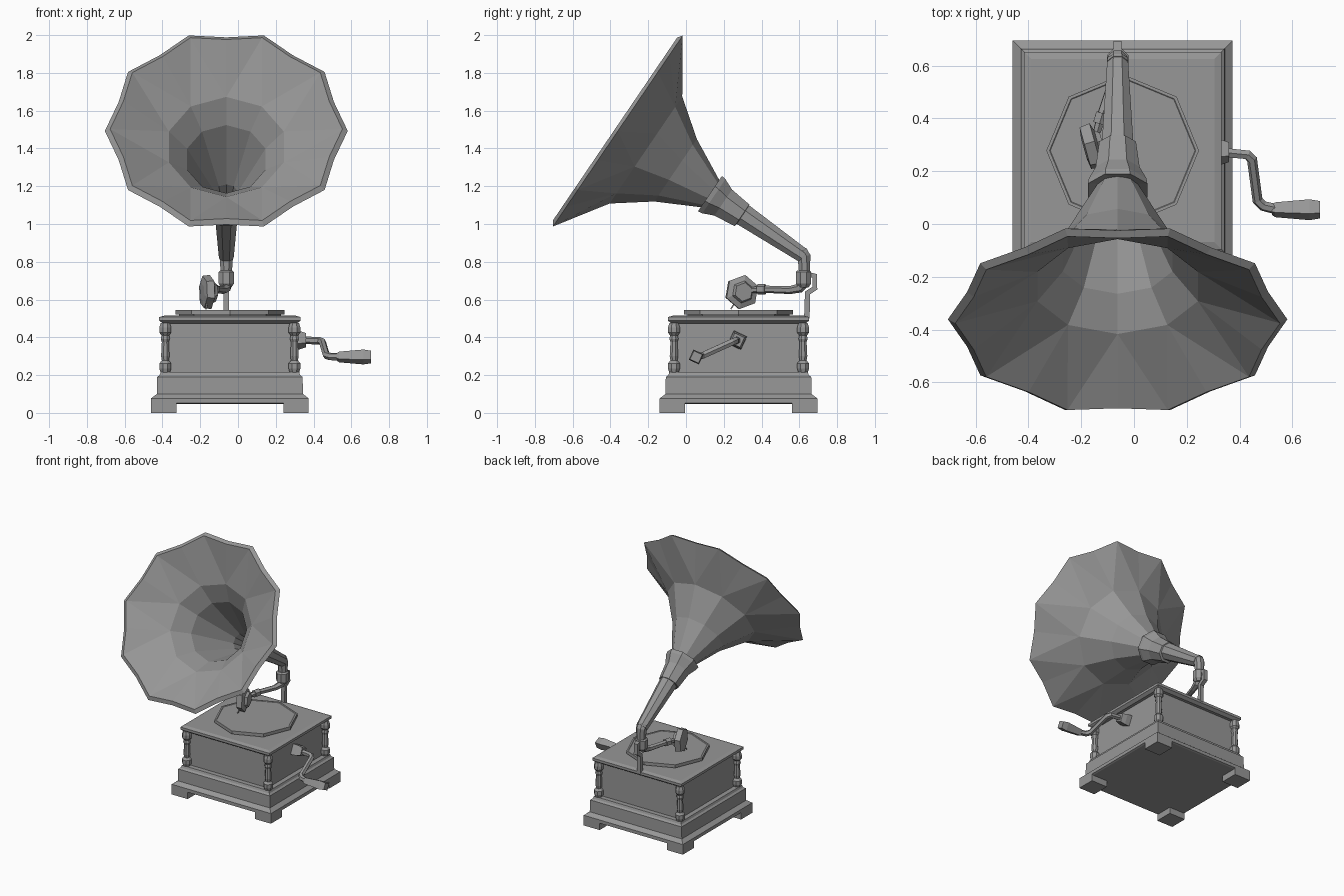
import bpy, bmesh
from math import sin, cos, pi, sqrt, radians
from mathutils import Vector, Matrix

if "Cube" in bpy.data.objects:
    bpy.data.objects.remove(bpy.data.objects["Cube"])

CX, CY = -0.043, 0.278      # cabinet centre
HX = -0.062                 # horn and arm centre plane

GREY = bpy.data.materials.new("dark_grey")
GREY.diffuse_color = (.31, .31, .31, 1)
GREY.use_nodes = True
GREY.node_tree.nodes["Principled BSDF"].inputs["Base Color"].default_value = GREY.diffuse_color


def make(name, bm):
    bmesh.ops.recalc_face_normals(bm, faces=bm.faces[:])
    me = bpy.data.meshes.new(name)
    bm.to_mesh(me)
    bm.free()
    me.materials.append(GREY)
    ob = bpy.data.objects.new(name, me)
    bpy.context.collection.objects.link(ob)
    return ob


def skin(name, rings, cap=True):
    """Join equal-length rings of points with quads and cap the ends."""
    bm = bmesh.new()
    vs = [[bm.verts.new(p) for p in r] for r in rings]
    n = len(vs[0])
    for a, b in zip(vs, vs[1:]):
        for i in range(n):
            bm.faces.new((a[i], a[(i + 1) % n], b[(i + 1) % n], b[i]))
    if cap:
        bm.faces.new(vs[0])
        bm.faces.new(vs[-1])
    return make(name, bm)


def axis_matrix(origin, axis):
    return Matrix.Translation(origin) @ Vector(axis).to_track_quat('Z', 'Y').to_matrix().to_4x4()


def lathe(name, prof, n, M, phase=0.0, cap=True):
    """Profile of (distance along axis, radius), n sides."""
    return skin(name, [[M @ Vector((r * cos(phase + 2 * pi * i / n), r * sin(phase + 2 * pi * i / n), t))
                        for i in range(n)] for t, r in prof], cap)


def square(name, prof, x, y):
    """Stack of square sections (z, half width)."""
    return lathe(name, [(z, h * sqrt(2)) for z, h in prof], 4, Matrix.Translation((x, y, 0)), pi / 4)


def sweep(name, pts, radii, n):
    """Tube along a path with a radius at every point."""
    P = [Vector(p) for p in pts]
    rings = []
    side = None
    for i, p in enumerate(P):
        d = (P[min(i + 1, len(P) - 1)] - p).normalized() + (p - P[max(i - 1, 0)]).normalized()
        d.normalize()
        if side is None:
            side = Vector((1, 0, 0)) if abs(d.x) < .7 else Vector((0, 1, 0))
        side = (side - d * side.dot(d)).normalized()
        up = d.cross(side)
        rings.append([p + radii[i] * (side * cos(2 * pi * (k + .5) / n) + up * sin(2 * pi * (k + .5) / n))
                      for k in range(n)])
    return skin(name, rings)


# Cabinet: plinth, body and lid
square("plinth", [(.047, .405), (.052, .417), (.077, .417), (.1, .387), (.19, .385),
                  (.2, .372), (.216, .366)], CX, CY)
square("cabinet_body", [(.21, .33), (.48, .33)], CX, CY)
square("lid", [(.472, .352), (.488, .374), (.507, .374), (.515, .347)], CX, CY)

# Feet and corner columns
column = [(.214, .027), (.235, .034), (.262, .034), (.278, .02), (.3, .024), (.375, .02),
          (.392, .026), (.41, .022), (.425, .034), (.452, .034), (.476, .026)]
for sx in (-1, 1):
    for sy in (-1, 1):
        tag = ("left" if sx < 0 else "right") + ("_front" if sy < 0 else "_back")
        square("foot_" + tag, [(0, .067), (.06, .067)], CX + sx * .35, CY + sy * .35)
        lathe("column_" + tag, column, 8, Matrix.Translation((CX + sx * .342, CY + sy * .342, 0)), pi / 8)

# Turntable
lathe("turntable", [(.51, .27), (.521, .27), (.521, .289), (.545, .289), (.545, .277), (.543, .274)], 8,
      Matrix.Translation((CX, CY, 0)))

# Horn: local z runs from the mouth down the throat, local y points up the mouth
H = Matrix(((-1, 0, 0, HX), (0, .562, .827, -.361), (0, .827, -.562, 1.4925), (0, 0, 0, 1)))


def ten(t, r):
    return [H @ Vector((r * cos(pi / 2 + i * pi / 5), r * sin(pi / 2 + i * pi / 5), t)) for i in range(10)]


def rim(t, r):
    """Twenty points, pulled in slightly between the ten corners."""
    out = []
    for i in range(20):
        a, q = pi / 2 + i * pi / 10, r * (1 if i % 2 else .932)
        out.append(H @ Vector((q * cos(a), q * sin(a), t)))
    return out


bm = bmesh.new()
rings = [ten(.6, .082), ten(.37, .2), ten(.18, .342), rim(0, .643), rim(-.018, .615),
         ten(.15, .32), ten(.265, .218), ten(.6, .066), ten(.77, .04)]
vs = [[bm.verts.new(p) for p in r] for r in rings]
for a, b in zip(vs, vs[1:]):
    if len(a) == len(b):
        n = len(a)
        for i in range(n):
            bm.faces.new((a[i], a[(i + 1) % n], b[(i + 1) % n], b[i]))
    else:
        s, l = (a, b) if len(a) < len(b) else (b, a)
        for i in range(10):
            j, c = (i + 1) % 10, l[2 * i + 1]
            bm.faces.new((s[i], l[2 * i], c))
            bm.faces.new((s[i], c, s[j]))
            bm.faces.new((s[j], c, l[(2 * i + 2) % 20]))
bm.faces.new(vs[-1])
make("horn", bm)

# Collar (open, so the throat stays clear) and tapered neck
lathe("horn_collar", [(.6, .08), (.59, .122), (.615, .118), (.675, .09), (.795, .075), (.8, .05)], 8, H, pi / 8, False)
N = Matrix.Translation((0, .003, .005)) @ H
lathe("horn_neck", [(.78, .065), (1.185, .042)], 8, N, pi / 8)

# Elbow, joint and tone arm
sweep("elbow", [(HX, .605, .85), (HX, .625, .825), (HX, .628, .74)], [.042, .038, .032], 8)
lathe("elbow_joint", [(.665, .03), (.685, .044), (.745, .044), (.755, .034)], 8,
      Matrix.Translation((HX, .622, 0)), pi / 8)
sweep("tone_arm", [(HX, .62, .69), (HX, .6, .66), (-.075, .55, .65), (-.125, .405, .655), (-.14, .35, .65)],
      [.032, .026, .021, .019, .016], 6)
sweep("arm_nut", [(-.119, .42, .655), (-.131, .38, .654)], [.028, .028], 6)

# Reproducer disc and needle
lathe("sound_box", [(-.034, .045), (-.028, .087), (.012, .092), (.022, .06), (.04, .05)], 6,
      axis_matrix((-.157, .295, .64), (1, .28, 0)), radians(20))
sweep("needle", [(-.163, .265, .59), (-.17, .237, .55)], [.007, .004], 4)

# Rear bracket
sweep("rear_bracket", [(HX, .64, .5), (HX, .643, .635), (HX, .682, .66), (HX, .682, .725), (HX, .63, .735)],
      [.021] * 5, 4)

# Winding crank
lathe("crank_socket", [(.27, .055), (.325, .052), (.36, .04)], 4,
      axis_matrix((0, .272, .385), (1, 0, 0)), radians(20))
sweep("crank_rod", [(.33, .272, .385), (.43, .262, .382), (.447, .245, .375), (.468, .09, .305),
                    (.49, .068, .298), (.54, .056, .296)], [.02] * 6, 6)
lathe("crank_handle", [(.522, .02), (.535, .03), (.665, .042), (.705, .035)], 4,
      axis_matrix((0, .054, .296), (1, 0, 0)), radians(20))
